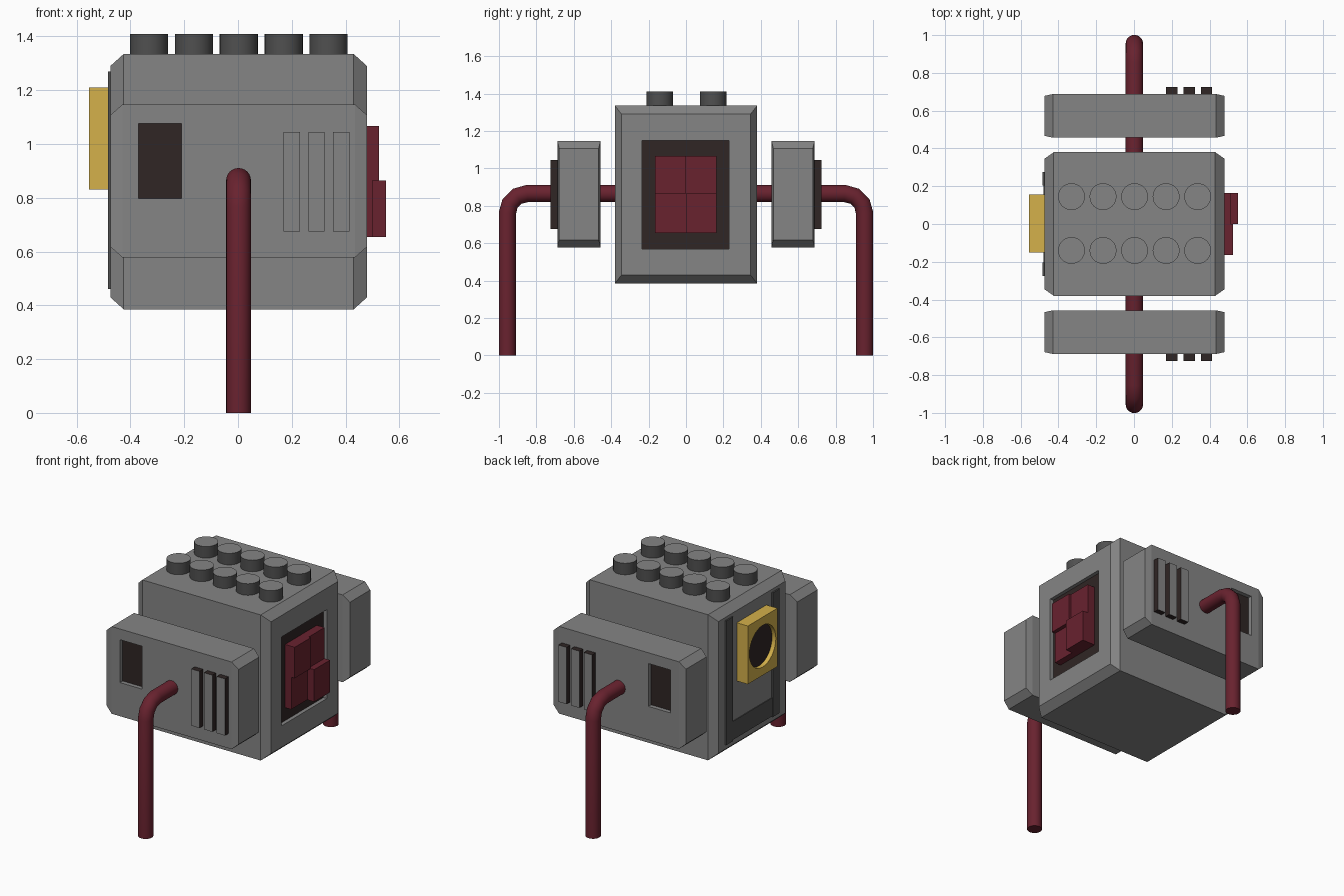
import bpy, bmesh, math
from mathutils import Matrix, Vector

if "Cube" in bpy.data.objects:
    bpy.data.objects.remove(bpy.data.objects["Cube"])


def material(name, rgb):
    m = bpy.data.materials.new(name)
    m.diffuse_color = (*rgb, 1)
    m.use_nodes = True
    m.node_tree.nodes["Principled BSDF"].inputs["Base Color"].default_value = m.diffuse_color
    return m


GREY = material("grey", (0.235, 0.235, 0.235))
DARK_GREY = material("dark grey", (0.08, 0.08, 0.08))
BLACK = material("brown black", (0.029, 0.019, 0.018))
RED = material("dark red", (0.14, 0.016, 0.028))
YELLOW = material("yellow", (0.66, 0.44, 0.07))


def finish(bm, name, *mats):
    bmesh.ops.recalc_face_normals(bm, faces=bm.faces)
    me = bpy.data.meshes.new(name)
    bm.to_mesh(me)
    bm.free()
    for m in mats:
        me.materials.append(m)
    ob = bpy.data.objects.new(name, me)
    bpy.context.collection.objects.link(ob)
    return ob


def box(name, x, y, z, *mats, rule=None):
    """Box from (min, max) ranges; rule(face normal) picks the material slot."""
    bm = bmesh.new()
    bmesh.ops.create_cube(bm, size=1)
    for v in bm.verts:
        v.co = [sum(r) / 2 + c * abs(r[1] - r[0]) for r, c in zip((x, y, z), v.co)]
    bm.normal_update()
    if rule:
        for f in bm.faces:
            f.material_index = rule(f.normal)
    return finish(bm, name, *mats)


def cylinder(name, r, depth, centre, axis, *mats, rule=None, sides=32):
    bm = bmesh.new()
    turn = Vector((0, 0, 1)).rotation_difference(Vector(axis)).to_matrix().to_4x4()
    bmesh.ops.create_cone(bm, cap_ends=True, segments=sides, radius1=r, radius2=r,
                          depth=depth, matrix=Matrix.Translation(centre) @ turn)
    bm.normal_update()
    if rule:
        for f in bm.faces:
            f.material_index = rule(f.normal)
    return finish(bm, name, *mats)


def activate(ob):
    bpy.ops.object.select_all(action='DESELECT')
    bpy.context.view_layer.objects.active = ob
    ob.select_set(True)


def smooth(ob):
    activate(ob)
    bpy.ops.object.shade_smooth_by_angle(angle=math.radians(40))


def cut(ob, cutter):
    mod = ob.modifiers.new("recess", 'BOOLEAN')
    mod.operation = 'DIFFERENCE'
    mod.solver = 'EXACT'
    mod.object = cutter
    activate(ob)
    bpy.ops.object.modifier_apply(modifier=mod.name)
    bpy.data.objects.remove(cutter)


def tapered_block(name, x, y, z, dx, dy, dz):
    """Block whose two x ends taper to a smaller end face."""
    bm = bmesh.new()
    rings = []
    for px, t in ((x[0], 1), (x[0] + dx, 0), (x[1] - dx, 0), (x[1], 1)):
        y0, y1, z0, z1 = y[0] + t * dy, y[1] - t * dy, z[0] + t * dz, z[1] - t * dz
        rings.append([bm.verts.new((px, b, c))
                      for b, c in ((y0, z0), (y1, z0), (y1, z1), (y0, z1))])
    for a, b in zip(rings, rings[1:]):
        for i in range(4):
            j = (i + 1) % 4
            bm.faces.new((a[i], a[j], b[j], b[i]))
    bm.faces.new(rings[0])
    bm.faces.new(rings[-1])
    return finish(bm, name, GREY)


def span(s, a, b):
    return tuple(sorted((s * a, s * b)))


# Main body with a recessed panel in its right end
body = tapered_block("body", (-0.475, 0.48), (-0.38, 0.38), (0.385, 1.335), 0.05, 0.035, 0.045)
py, pz = (-0.235, 0.23), (0.57, 1.15)
cut(body, box("panel_cutter", (0.45, 0.6), py, pz))
box("end_panel", (0.448, 0.455), py, pz, BLACK)

# Four red blocks of different heights on the panel
for name, y, z, x in (("upper_front", (-0.165, 0), (0.865, 1.067), 0.525),
                      ("upper_back", (0, 0.163), (0.865, 1.067), 0.51),
                      ("lower_front", (-0.165, 0), (0.655, 0.865), 0.50),
                      ("lower_back", (0, 0.163), (0.655, 0.865), 0.55)):
    box("red_block_" + name, (0.45, x), y, z, RED)

# Dark trim strips on the left end
for s in (-1, 1):
    box("side_strip", (-0.484, -0.47), span(s, 0.205, 0.275), (0.46, 1.27), DARK_GREY)
box("lower_strip", (-0.48, -0.47), (-0.205, 0.205), (0.465, 0.585), DARK_GREY)

# Yellow plate with a round dark opening
plate = box("yellow_plate", (-0.555, -0.47), (-0.15, 0.155), (0.83, 1.21), YELLOW)
cut(plate, cylinder("hole_cutter", 0.136, 0.1, (-0.575, 0.0025, 1.02), (1, 0, 0)))
smooth(plate)
cylinder("opening", 0.1355, 0.006, (-0.525, 0.0025, 1.02), (1, 0, 0), BLACK)

# Two rows of studs on top
for i in range(5):
    for y in (-0.14, 0.145):
        stud = cylinder("stud", 0.071, 0.085, (0.003 + (i - 2) * 0.167, y, 1.3675), (0, 0, 1),
                        GREY, DARK_GREY, rule=lambda n: int(abs(n.z) < 0.5))
        smooth(stud)

for s in (-1, 1):
    side = "front" if s < 0 else "back"
    # Side pod with a recessed window
    pod = tapered_block(side + "_pod", (-0.475, 0.48), span(s, 0.457, 0.688),
                        (0.578, 1.147), 0.045, 0.01, 0.04)
    wx, wz = (-0.37, -0.21), (0.797, 1.077)
    cut(pod, box("window_cutter", wx, span(s, 0.655, 0.8), wz))
    box(side + "_window", wx, span(s, 0.652, 0.66), wz, BLACK)
    # Vent bars: grey faces, dark edges
    for x in (0.2, 0.292, 0.384):
        box(side + "_vent_bar", (x - 0.03, x + 0.03), span(s, 0.68, 0.725), (0.675, 1.045),
            GREY, BLACK, rule=lambda n: int(abs(n.y) < 0.5))

# Bent red tube: both legs and the axle through the pods and body
half = [(0.955, 0.0), (0.955, 0.76)]
half += [(0.85 + 0.105 * math.cos(a), 0.76 + 0.105 * math.sin(a))
         for a in (math.radians(d) for d in (30, 60, 90))]
path = half + [(-y, z) for y, z in reversed(half)]
bm = bmesh.new()
rings = []
for i, (y, z) in enumerate(path):
    p = Vector((0, y, z))
    a = Vector((0, *path[max(i - 1, 0)]))
    b = Vector((0, *path[min(i + 1, len(path) - 1)]))
    d1, d2 = (p - a).normalized(), (b - p).normalized()
    t = (d1 + d2).normalized()
    n = Vector((0, -t.z, t.y))
    rings.append([bm.verts.new(p + 0.046 * (Vector((1, 0, 0)) * math.cos(k * math.pi / 12)
                                            + n * math.sin(k * math.pi / 12)) + Vector((0.002, 0, 0)))
                  for k in range(24)])
for a, b in zip(rings, rings[1:]):
    for k in range(24):
        bm.faces.new((a[k], a[(k + 1) % 24], b[(k + 1) % 24], b[k]))
bm.faces.new(rings[0])
bm.faces.new(rings[-1])
smooth(finish(bm, "leg_tube", RED))
